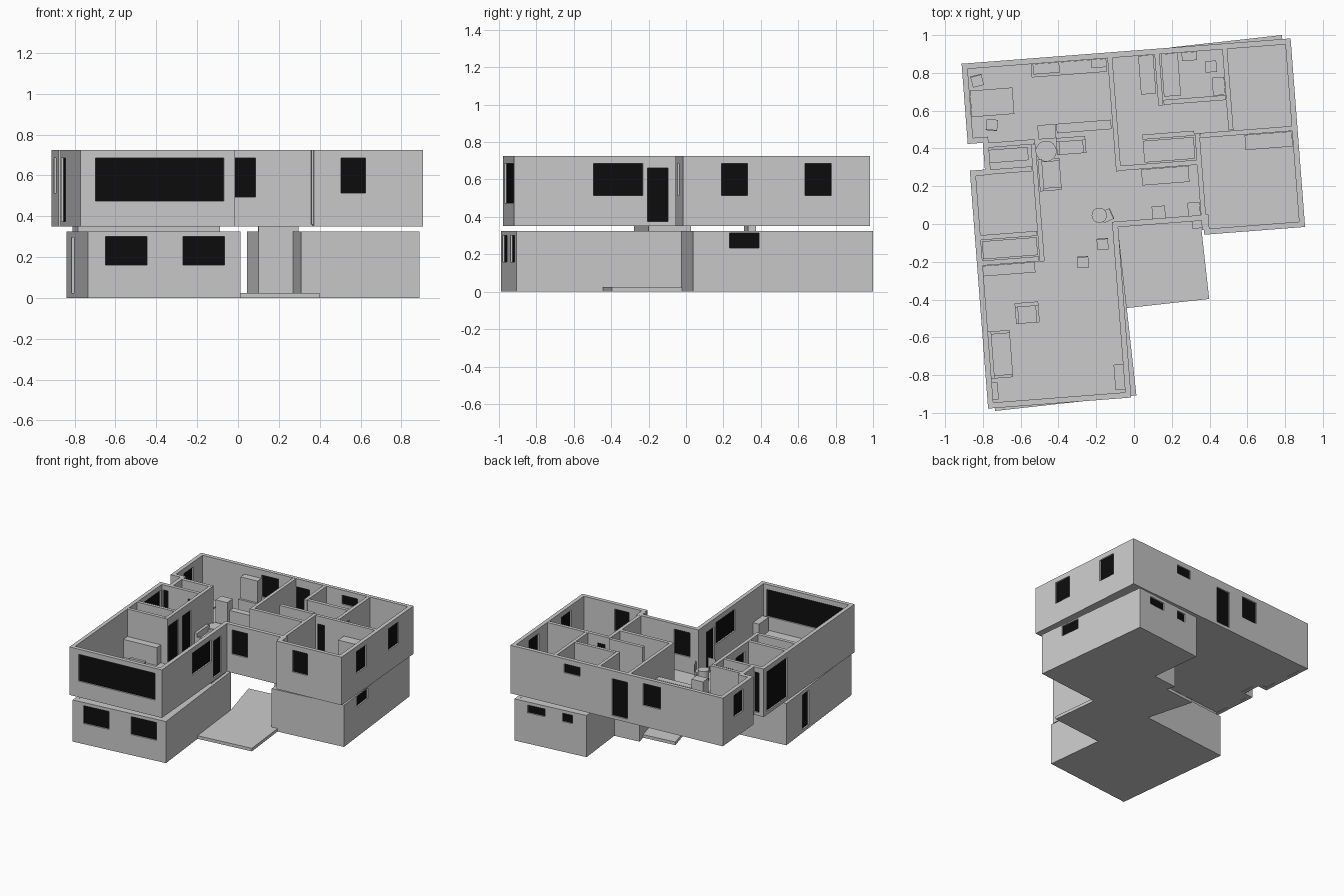
import bpy, bmesh, math
from mathutils import Vector

if "Cube" in bpy.data.objects:
    bpy.data.objects.remove(bpy.data.objects["Cube"])

UP, LOW = math.radians(4.4), math.radians(6.3)   # yaw of each storey
black = bpy.data.materials.new("dark_glass")
black.diffuse_color = (0.004, 0.004, 0.004, 1)
black.use_nodes = True
black.node_tree.nodes["Principled BSDF"].inputs["Base Color"].default_value = black.diffuse_color


def finish(name, bm, yaw, mat=None):
    bmesh.ops.recalc_face_normals(bm, faces=bm.faces)
    me = bpy.data.meshes.new(name)
    bm.to_mesh(me)
    bm.free()
    ob = bpy.data.objects.new(name, me)
    ob.rotation_euler.z = yaw
    bpy.context.collection.objects.link(ob)
    if mat:
        me.materials.append(mat)
    return ob


def add_box(bm, u0, u1, v0, v1, z0, z1):
    vs = bmesh.ops.create_cube(bm, size=1)['verts']
    for v in vs:
        v.co = Vector(((u0 + u1) / 2 + v.co.x * (u1 - u0), (v0 + v1) / 2 + v.co.y * (v1 - v0),
                       (z0 + z1) / 2 + v.co.z * (z1 - z0)))


def box(name, u0, u1, v0, v1, z0, z1, yaw=UP, mat=None):
    bm = bmesh.new()
    add_box(bm, u0, u1, v0, v1, z0, z1)
    return finish(name, bm, yaw, mat)


def slab(name, pts, z0, z1, yaw):
    bm = bmesh.new()
    f = bm.faces.new([bm.verts.new((x, y, z0)) for x, y in pts])
    r = bmesh.ops.extrude_face_region(bm, geom=[f], use_keep_orig=True)
    for e in r['geom']:
        if isinstance(e, bmesh.types.BMVert):
            e.co.z = z1
    return finish(name, bm, yaw)


def ring(name, pts, t, z0, z1, yaw):
    """Closed wall of thickness t running inside a counter-clockwise outline."""
    P = [Vector(p) for p in pts]
    n = len(P)
    inner = []
    for i in range(n):
        a = (P[i] - P[i - 1]).normalized()
        b = (P[(i + 1) % n] - P[i]).normalized()
        na, nb = Vector((-a.y, a.x)), Vector((-b.y, b.x))
        inner.append(P[i] + (na + nb) * t / (1 + na.dot(nb)))
    bm = bmesh.new()
    L = [[bm.verts.new((p.x, p.y, z)) for p in loop]
         for loop, z in ((P, z0), (P, z1), (inner, z1), (inner, z0))]
    for k in range(4):
        A, B = L[k], L[(k + 1) % 4]
        for i in range(n):
            j = (i + 1) % n
            bm.faces.new((A[i], A[j], B[j], B[i]))
    return finish(name, bm, yaw)


def openings(wall, items, yaw, t=0.03):
    """Cut openings and glaze them. axis 'u': wall runs along u at v=c."""
    cut = bmesh.new()
    pane = bmesh.new()
    for axis, c, a, b, z0, z1 in items:
        for bm, h in ((cut, t * 0.8), (pane, 0.004)):
            if axis == 'u':
                add_box(bm, a, b, c - h, c + h, z0, z1)
            else:
                add_box(bm, c - h, c + h, a, b, z0, z1)
    cutter = finish("cutter", cut, yaw)
    cutter.hide_render = True
    finish(wall.name + "_panes", pane, yaw, black)
    m = wall.modifiers.new("openings", 'BOOLEAN')
    m.operation, m.object, m.solver = 'DIFFERENCE', cutter, 'EXACT'
    bpy.context.view_layer.objects.active = wall
    bpy.ops.object.modifier_apply(modifier=m.name)
    bpy.data.objects.remove(cutter)


# ---- lower storey ----
T = 0.03
left = [(-.84, -.903), (-.087, -.903), (-.087, .055), (-.84, .055)]
right = [(.305, -.06), (.888, -.06), (.888, .908), (.305, .908)]
for nm, o in (("lower_left", left), ("lower_right", right)):
    slab(nm + "_floor", o, 0, .02, LOW)
    slab(nm + "_ceiling", o, .315, .324, LOW)
wl = ring("lower_left_walls", left, T, 0, .325, LOW)
openings(wl, [('u', -.888, -.753, -.547, .16, .3), ('u', -.888, -.371, -.165, .16, .3),
              ('v', -.825, -.28, -.18, .025, .295)], LOW)
wr = ring("lower_right_walls", right, T, 0, .325, LOW)
openings(wr, [('v', .873, .135, .295, .235, .315), ('u', .893, .64, .78, .24, .3),
              ('u', .893, .42, .5, .235, .3)], LOW)
slab("entrance_block", [(.305, .297), (.133, .297), (.1, .5), (.305, .5)], 0, .325, LOW)
slab("terrace", [(-.087, -.438), (.352, -.438), (.352, -.03), (.305, .43), (-.15, .43), (-.087, .05)], 0, .024, LOW)
# spacers between the storeys
box("left_spacer", -.81, -.11, -.19, .04, .32, .352, LOW)
box("right_spacer", .135, .33, .297, .34, .32, .352, LOW)

# ---- upper storey shell ----
upper = [(-.845, .916), (-.845, .49), (-.765, .49), (-.765, .348), (-.845, .348), (-.845, -.915),
         (-.085, -.915), (-.085, -.01), (.366, -.01), (.366, -.085), (.902, -.085), (.902, .916)]
slab("upper_floor", upper, .351, .37, UP)
uw = ring("upper_walls", upper, T, .35, .725, UP)
W, D = (.515, .685), (.375, .662)
openings(uw, [
    ('u', -.9, -.77, -.14, .475, .685), ('u', .005, -.045, .085, .495, .685),
    ('v', -.1, -.49, -.225, *W), ('v', -.1, -.2, -.09, *D),
    ('v', .887, .12, .26, *W), ('v', .887, .57, .71, *W),
    ('u', .901, .33, .46, .615, .685), ('u', .901, -.06, .065, *D), ('u', .901, -.33, -.19, *W),
    ('v', -.83, .63, .76, *W), ('v', -.83, .02, .305, .375, .685),
    ('u', .333, -.805, -.765, .375, .685)], UP)
openings(box("right_room_front_gap_wall", .45, .68, -.084, -.056, .36, .724),
         [('u', -.07, .5, .62, *W)], UP)
openings(uw, [('u', -.07, .5, .62, *W)], UP)

# ---- upper partitions: axis, position, start, end, doors ----
parts = [
    ('u', .475, -.765, -.49, []), ('v', -.06, .285, .89, []),
    ('u', .3, -.06, .36, []), ('v', .37, -.06, .455, []),
    ('u', .44, .385, .88, [(.4, .46)]), ('u', .455, .08, .355, []),
    ('v', .55, .456, .89, [(.5, .6)]), ('v', .19, .615, .89, []),
    ('u', .63, .206, .535, []), ('u', .333, -.76, -.515, [(-.6, -.525)]),
    ('v', -.5, -.16, .46, [(.05, .17), (-.14, -.005)]),
    ('u', -.01, -.82, -.515, []), ('u', -.145, -.82, -.515, [])]
for i, (ax, c, a, b, doors) in enumerate(parts):
    h = .013
    r = (a, b, c - h, c + h) if ax == 'u' else (c - h, c + h, a, b)
    ob = box("partition_%d" % i, *r, .36, .724)
    if doors:
        openings(ob, [(ax, c, p, q, *D) for p, q in doors], UP)

# ---- furniture boxes: name, u0, u1, v0, v1, top ----
F = .37
for nm, u0, u1, v0, v1, z in [
    ("kitchen_counter", -.48, -.08, .815, .885, .49), ("tall_cupboard", -.47, -.33, .83, .885, .66),
    ("corner_cupboard", -.16, -.08, .84, .885, .62), ("fridge", -.47, -.375, .485, .56, .62),
    ("island_counter", -.37, -.08, .51, .56, .55), ("bath_left", -.74, -.53, .38, .45, .45),
    ("closet_shelf", -.81, -.52, -.125, -.03, .6), ("living_cabinet", -.83, -.54, -.215, -.16, .51),
    ("hall_closet", .08, .35, .32, .435, .5), ("desk", .06, .31, .2, .285, .46),
    ("small_box", .1, .17, .02, .085, .45), ("corner_box", .29, .355, .02, .09, .48),
    ("side_cabinet", -.825, -.785, -.87, -.78, .48), ("tv_cabinet", -.165, -.115, -.87, -.735, .48),
    ("bathtub", .21, .3, .66, .885, .45), ("toilet", .32, .4, .84, .885, .47),
    ("washbasin", .44, .5, .77, .83, .47), ("washer", .47, .535, .645, .74, .47),
    ("storage_unit", .09, .17, .68, .885, .5), ("wardrobe", .62, .87, .345, .425, .62)]:
    box(nm, u0, u1, v0, v1, F, z)


def place(ob, u, v, turn):
    p = Vector((u * math.cos(UP) - v * math.sin(UP), u * math.sin(UP) + v * math.cos(UP), F))
    ob.location = p
    ob.rotation_euler.z = UP + math.radians(turn)


def seat(name, u, v, w, d, turn):
    """Sofa or armchair: base, back on +v side, two arms."""
    bm = bmesh.new()
    add_box(bm, -w / 2, w / 2, -d / 2, d / 2, 0, .05)
    add_box(bm, -w / 2, w / 2, d / 2 - .022, d / 2, .05, .1)
    for s in (-1, 1):
        x = s * (w / 2 - .008)
        add_box(bm, x - .008, x + .008, -d / 2, d / 2 - .022, .05, .07)
    place(finish(name, bm, 0), u, v, turn)


def chair(name, u, v, turn):
    bm = bmesh.new()
    add_box(bm, -.03, .03, -.03, .03, .045, .055)
    add_box(bm, -.03, .03, .024, .03, .055, .115)
    for x in (-.025, .025):
        for y in (-.025, .025):
            add_box(bm, x - .004, x + .004, y - .004, y + .004, 0, .045)
    place(finish(name, bm, 0), u, v, turn)


seat("sofa_front", -.76, -.634, .25, .12, 90)
seat("armchair", -.60, -.425, .125, .11, 0)
seat("sofa_back", -.30, .44, .155, .09, 0)
seat("sofa_side", -.425, .295, .17, .115, 90)
for i, (u, v, a) in enumerate([(-.77, .82, 10), (-.71, .58, 170), (-.174, -.093, 0), (-.285, -.18, 0), (-.14, .055, -70)]):
    chair("chair_%d" % i, u, v, a)

# dining table
bm = bmesh.new()
add_box(bm, -.113, .113, -.07, .07, .08, .092)
for x in (-.1, .1):
    for y in (-.058, .058):
        add_box(bm, x - .006, x + .006, y - .006, y + .006, 0, .08)
place(finish("dining_table", bm, 0), -.70, .70, 0)

# round tables
for nm, u, v, r in (("round_table", -.434, .42, .055), ("round_stool", -.18, .06, .04)):
    bm = bmesh.new()
    bmesh.ops.create_cone(bm, cap_ends=True, segments=24, radius1=r, radius2=r, depth=.08)
    bmesh.ops.translate(bm, verts=bm.verts, vec=(0, 0, .04))
    place(finish(nm, bm, 0), u, v, 0)
